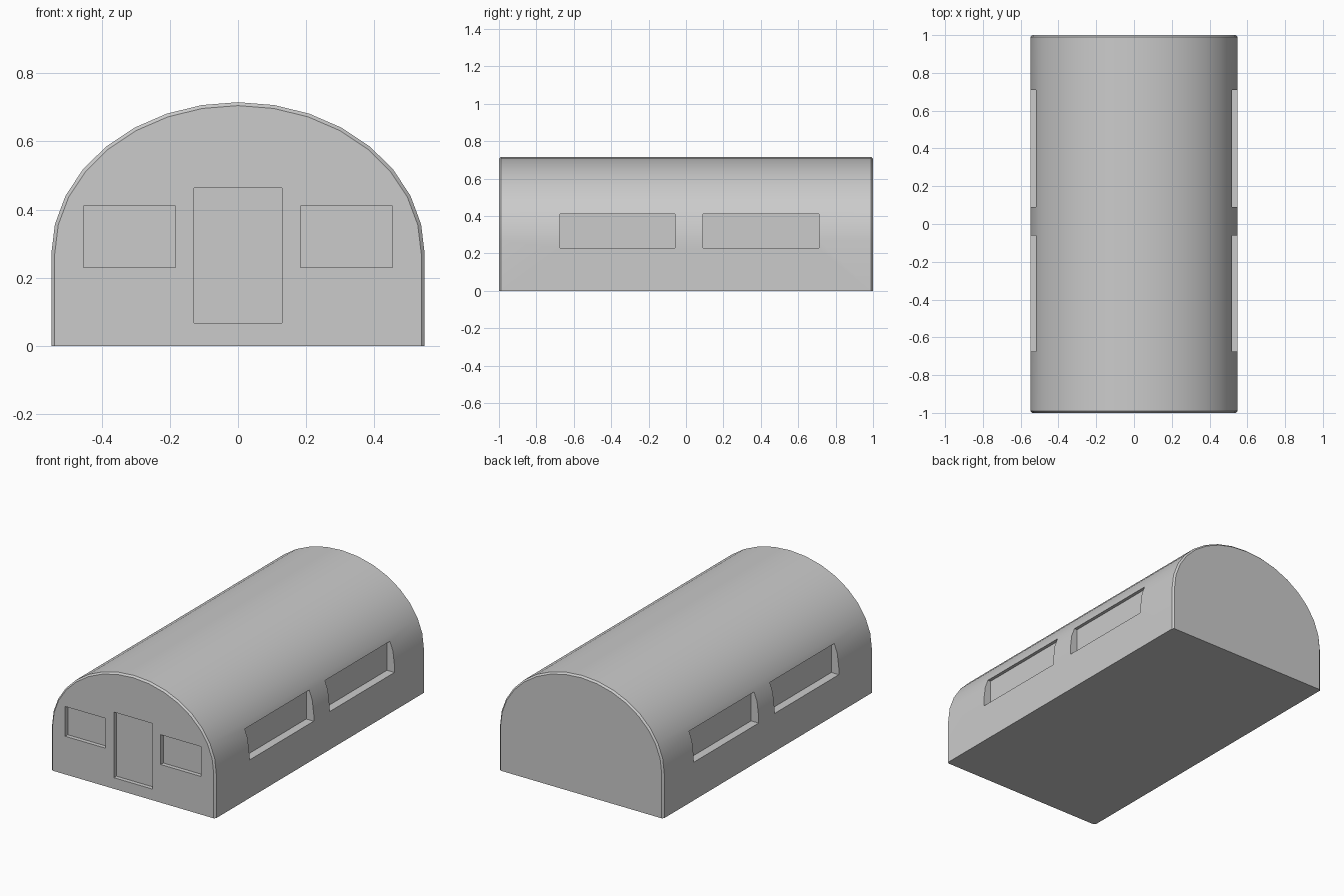
import bpy, bmesh, math

if "Cube" in bpy.data.objects:
    bpy.data.objects.remove(bpy.data.objects["Cube"])

HALF_W, WALL_H, ROOF_H, BEVEL = 0.548, 0.27, 0.445, 0.01


def profile(inset):
    # Straight walls topped by a half ellipse of 16 facets
    w, h = HALF_W - inset, ROOF_H - inset
    arc = [(w * math.cos(math.pi * i / 16), WALL_H + h * math.sin(math.pi * i / 16))
           for i in range(17)]
    return [(w, 0)] + arc + [(-w, 0)]


# Vaulted hut body with chamfered end rims
bm = bmesh.new()
rings = [[bm.verts.new((x, y, z)) for x, z in profile(inset)]
         for y, inset in ((-1, BEVEL), (-1 + BEVEL, 0), (1 - BEVEL, 0), (1, BEVEL))]
n = len(rings[0])
for a, b in zip(rings, rings[1:]):
    for i in range(n - 1):
        bm.faces.new((a[i], a[i + 1], b[i + 1], b[i]))
bm.faces.new(rings[0])
bm.faces.new(rings[-1])
bm.faces.new([r[0] for r in rings] + [r[-1] for r in reversed(rings)])
bmesh.ops.recalc_face_normals(bm, faces=bm.faces)
mesh = bpy.data.meshes.new("hut_body")
bm.to_mesh(mesh)
bm.free()
hut = bpy.data.objects.new("hut_body", mesh)
bpy.context.collection.objects.link(hut)


def recess(name, x, y, z):
    # Cut a box-shaped recess given its (min, max) on each axis
    bpy.ops.mesh.primitive_cube_add(size=1, location=[sum(r) / 2 for r in (x, y, z)])
    cutter = bpy.context.object
    cutter.name = name
    cutter.scale = [r[1] - r[0] for r in (x, y, z)]
    cutter.hide_render = True
    bpy.context.view_layer.update()
    mod = hut.modifiers.new(name, 'BOOLEAN')
    mod.operation = 'DIFFERENCE'
    mod.solver = 'EXACT'
    mod.object = cutter
    bpy.context.view_layer.objects.active = hut
    bpy.ops.object.modifier_apply(modifier=name)
    bpy.data.objects.remove(cutter)


# Door and front windows
FRONT = (-1.2, -0.975)
SILL = (0.23, 0.41)
recess("door_recess", (-0.129, 0.129), FRONT, (0.067, 0.463))
for s in (-1, 1):
    recess("front_window", sorted((s * 0.184, s * 0.454)), FRONT, SILL)
    # Long side windows
    for y in ((-0.675, -0.06), (0.09, 0.71)):
        recess("side_window", sorted((s * 0.498, s * 0.8)), y, SILL)

# Smooth roof, sharp rims and openings
bpy.ops.object.select_all(action='DESELECT')
hut.select_set(True)
bpy.context.view_layer.objects.active = hut
bpy.ops.object.shade_smooth_by_angle(angle=math.radians(30))
